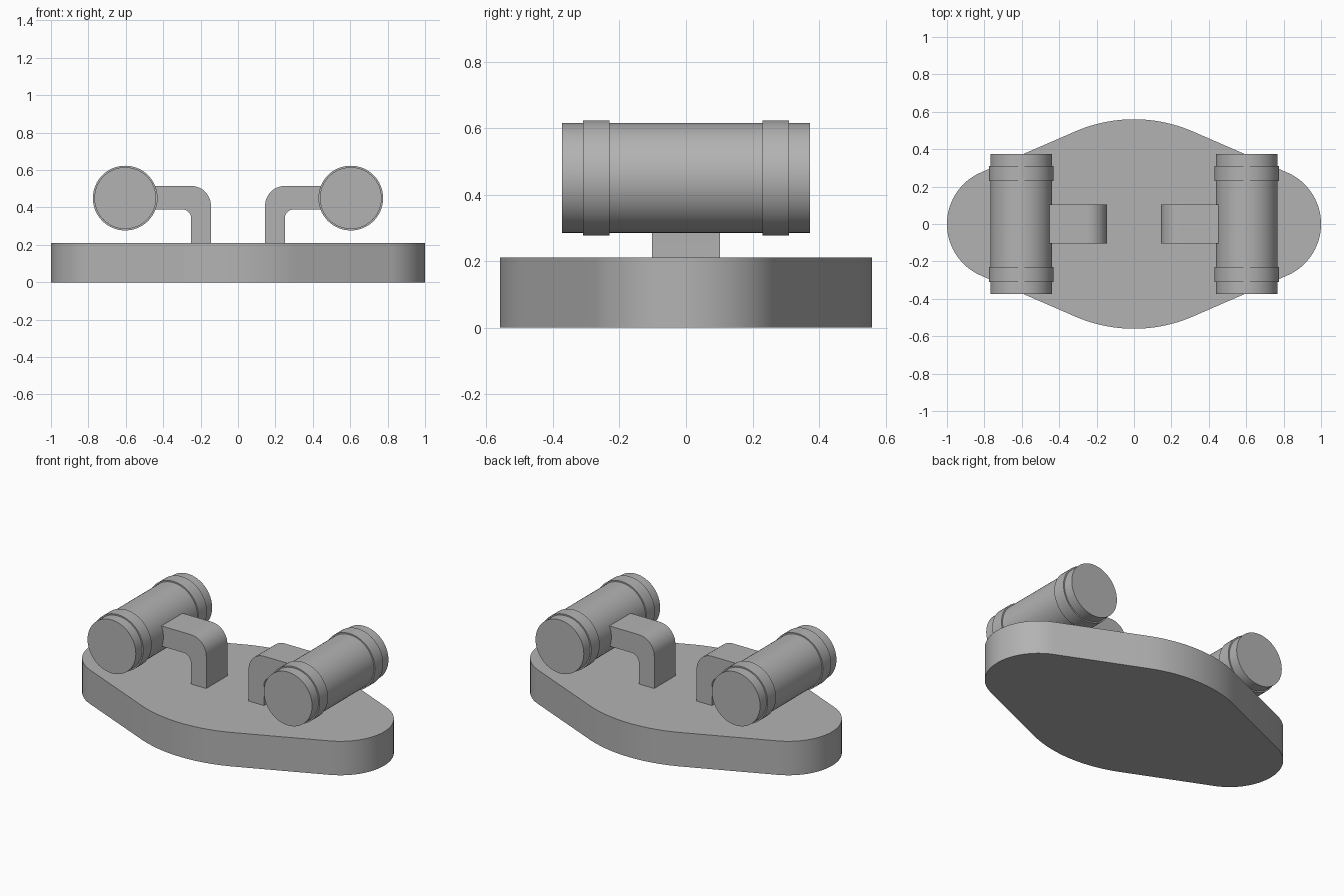
import bpy, bmesh
from math import sin, cos, pi, radians, acos, atan2, hypot

cube = bpy.data.objects.get("Cube")
if cube:
    bpy.data.objects.remove(cube, do_unlink=True)

grey = bpy.data.materials.new("plain grey")
grey.use_nodes = True
grey.diffuse_color = (0.45, 0.45, 0.45, 1)
grey.node_tree.nodes["Principled BSDF"].inputs["Base Color"].default_value = grey.diffuse_color


def finish(name, bm):
    """Turn a bmesh into a grey object, smooth with sharp edges kept."""
    bmesh.ops.recalc_face_normals(bm, faces=bm.faces)
    mesh = bpy.data.meshes.new(name)
    bm.to_mesh(mesh)
    bm.free()
    mesh.shade_smooth()
    mesh.set_sharp_from_angle(angle=radians(30))
    mesh.materials.append(grey)
    obj = bpy.data.objects.new(name, mesh)
    bpy.context.collection.objects.link(obj)
    return obj


def arc(cx, cy, r, start, end, steps):
    angles = [start + (end - start) * i / steps for i in range(steps + 1)]
    return [(cx + r * cos(a), cy + r * sin(a)) for a in angles]


def extrude(name, points, move):
    """Fill an outline of 3D points and extrude it along a vector."""
    bm = bmesh.new()
    face = bm.faces.new([bm.verts.new(p) for p in points])
    new = bmesh.ops.extrude_face_region(bm, geom=[face])["geom"]
    bmesh.ops.translate(bm, verts=[v for v in new if isinstance(v, bmesh.types.BMVert)], vec=move)
    return finish(name, bm)


def lathe(name, profile, x, z, sides=64):
    """Revolve (y, radius) pairs around a front-to-back axis."""
    bm = bmesh.new()
    rings = [[bm.verts.new((x + r * cos(2 * pi * i / sides), y, z + r * sin(2 * pi * i / sides)))
              for i in range(sides)] for y, r in profile]
    for a, b in zip(rings, rings[1:]):
        for i in range(sides):
            j = (i + 1) % sides
            bm.faces.new((a[i], a[j], b[j], b[i]))
    bm.faces.new(rings[0])
    bm.faces.new(rings[-1])
    return finish(name, bm)


# Base plate: broad arcs front and back joined by tangents to small round ends
depth, big, small = 0.56, 0.79, 0.30
end_x, drop = 1 - small, big - depth
tangent = atan2(drop, end_x) + acos((big - small) / hypot(end_x, drop))
half = arc(end_x, 0, small, -tangent, tangent, 40)
half += arc(0, -drop, big, tangent, pi - tangent, 32)
outline = half + [(-x, -y) for x, y in half]
extrude("base_plate", [(x, y, 0) for x, y in outline], (0, 0, 0.21))

# Bent bracket profile: upright leg, rounded elbow, arm reaching into the barrel
bracket = [(0.5, 0.515)]
bracket += arc(0.25, 0.41, 0.105, pi / 2, pi, 12)
bracket += [(0.145, 0.2), (0.25, 0.2)]
bracket += arc(0.30, 0.34, 0.05, pi, pi / 2, 10)
bracket += [(0.5, 0.39)]

# Barrel profile with a raised band near each end
body, band = 0.165, 0.173
front = [(-0.373, body), (-0.31, body), (-0.31, band), (-0.23, band), (-0.23, body)]
barrel = front + [(-y, r) for y, r in reversed(front)]

for side, s in (("left", 1), ("right", -1)):
    extrude(side + "_bracket", [(s * x, -0.103, z) for x, z in bracket], (0, 0.206, 0))
    lathe(side + "_barrel", barrel, s * 0.603, 0.45)
